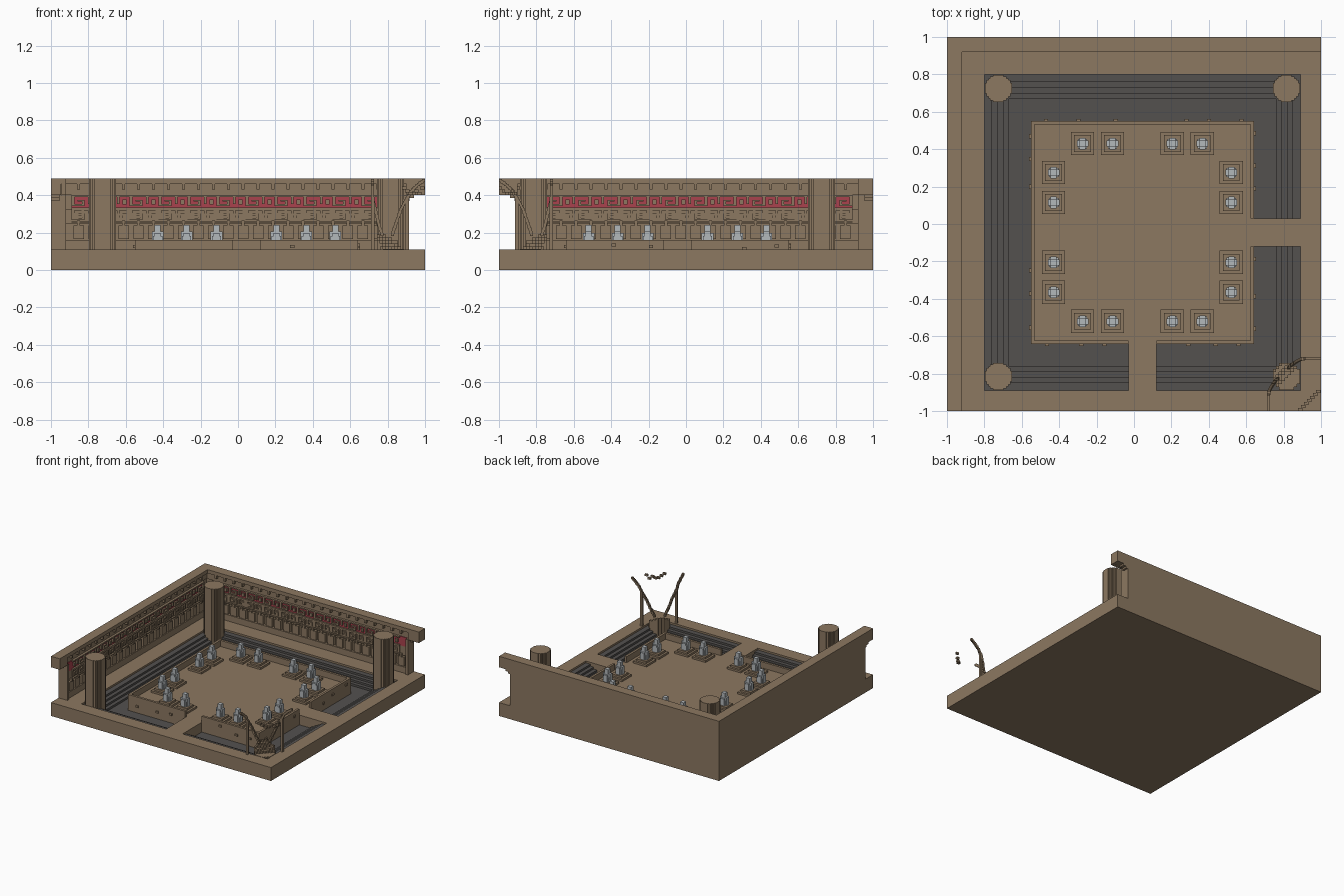
import bpy, bmesh, math, random
from mathutils import Matrix, Vector

if "Cube" in bpy.data.objects:
    bpy.data.objects.remove(bpy.data.objects["Cube"])

random.seed(4)
V = 0.016                      # voxel size
CX, CY = 0.045, -0.045         # courtyard centre
G = 0.11                       # ground height
TOP = 0.49                     # wall height


def material(name, rgb):
    m = bpy.data.materials.new(name)
    m.diffuse_color = (*rgb, 1)
    m.use_nodes = True
    m.node_tree.nodes["Principled BSDF"].inputs["Base Color"].default_value = m.diffuse_color
    return m


BROWN = material("sandstone brown", (0.262, 0.188, 0.119))
GREY = material("dark trench grey", (0.088, 0.083, 0.078))
RED = material("frieze red", (0.40, 0.055, 0.075))
CRYSTAL = material("pale crystal grey", (0.45, 0.48, 0.50))

# The scene is symmetric about the diagonal: (x, y) -> (-y, -x)
SWAP = Matrix(((0, -1, 0, 0), (-1, 0, 0, 0), (0, 0, 1, 0), (0, 0, 0, 1)))


def build(name, boxes, mat, both=False):
    """One object from (x0, x1, y0, y1, z0, z1) boxes, optionally with its diagonal twin."""
    for suffix in (["_back", "_left"] if both else [""]):
        bm = bmesh.new()
        for x0, x1, y0, y1, z0, z1 in boxes:
            mtx = (Matrix.Translation(((x0 + x1) / 2, (y0 + y1) / 2, (z0 + z1) / 2))
                   @ Matrix.Diagonal((x1 - x0, y1 - y0, z1 - z0, 1)))
            bmesh.ops.create_cube(bm, size=1, matrix=mtx)
        if suffix == "_left":
            bm.transform(SWAP)
            bmesh.ops.reverse_faces(bm, faces=bm.faces)
        me = bpy.data.meshes.new(name + suffix)
        bm.to_mesh(me)
        bm.free()
        me.materials.append(mat)
        bpy.context.collection.objects.link(bpy.data.objects.new(name + suffix, me))


def frame(ho, hi, z0, z1):
    """Square ring around the courtyard centre, outer and inner half sizes."""
    return [(CX - ho, CX + ho, CY + hi, CY + ho, z0, z1),
            (CX - ho, CX + ho, CY - ho, CY - hi, z0, z1),
            (CX - ho, CX - hi, CY - hi, CY + hi, z0, z1),
            (CX + hi, CX + ho, CY - hi, CY + hi, z0, z1)]


def cube(cx, cy, hx, hy, z0, z1):
    return (cx - hx, cx + hx, cy - hy, cy + hy, z0, z1)


# Base slab and ground around the trench
H = 0.845
x0, x1, y0, y1 = CX - H, CX + H, CY - H, CY + H
build("base_slab", [(-1, 1, -1, 1, 0, 0.024)], BROWN)
build("ground_rim", [(-1, 1, y1, 1, 0.024, G), (-1, 1, -1, y0, 0.024, G),
                     (-1, x0, y0, y1, 0.024, G), (x1, 1, y0, y1, 0.024, G)], BROWN)

# Stepped trench
build("trench_floor", [cube(CX, CY, H, H, 0.024, 0.03)], GREY)
steps = []
for i, z in enumerate((0.095, 0.079, 0.063, 0.047)):
    a = H - 0.03 * i - (0.012 if i else 0)
    b = H - 0.03 * (i + 1) - 0.012
    steps += frame(a, b, 0.03, z)
build("trench_steps", steps, GREY)

# Central court with low parapet, open where the two bridges arrive
P, PI, BW = 0.597, 0.578, 0.075
build("court_floor", [cube(CX, CY, P, P, 0.03, G)], BROWN)
build("bridges", [(CX - BW, CX + BW, y0, CY - P, 0.03, G),
                  (CX + P, x1, CY - BW, CY + BW, 0.03, G)], BROWN)
par = [(CX - P, CX + P, CY + PI, CY + P, G, 0.16),
       (CX - P, CX - PI, CY - P, CY + PI, G, 0.16)]
for s in (-1, 1):
    lo, hi = sorted((s * BW, s * P))
    par += [(CX + lo, CX + hi, CY - P, CY - PI, G, 0.16),
            (CX + PI, CX + P, CY + lo, CY + hi, G, 0.16)]
build("parapet", par, BROWN)

# Small protruding stones on the outer parapet faces
studs = []
for side in (-1, 1):
    for k in (-0.5, -0.33, -0.18, 0.2, 0.36, 0.5):
        t = k + random.uniform(-0.04, 0.04)
        z = random.uniform(0.07, 0.13)
        studs.append((CX + t, CX + t + V * 1.4, *sorted((CY + side * P, CY + side * (P + 0.009))), z, z + V))
        studs.append((*sorted((CX + side * P, CX + side * (P + 0.009))), CY + t, CY + t + V * 1.4, z, z + V))
build("parapet_stones", studs, BROWN)

# Pedestals with crystals, four on each side of the court
ped, cry = [], []
for o in (-0.32, -0.16, 0.16, 0.32):
    for s in (-0.475, 0.475):
        for px, py in ((CX + o, CY + s), (CX + s, CY + o)):
            ped += [cube(px, py, 0.062, 0.062, G, 0.126), cube(px, py, 0.045, 0.045, 0.126, 0.142)]
            cry += [cube(px, py, 0.016, 0.016, 0.142, 0.24),
                    cube(px, py, 0.031, 0.016, 0.142, 0.205),
                    cube(px, py, 0.016, 0.031, 0.142, 0.198),
                    cube(px, py, 0.025, 0.025, 0.142, 0.182)]
build("crystal_pedestals", ped, BROWN)
build("crystals", cry, CRYSTAL)

# Three full pillars with a stepped octagonal section
pil = []
for sx, sy in ((-1, 1), (1, 1), (-1, -1)):
    for hx, hy in ((0.072, 0.028), (0.064, 0.044), (0.053, 0.053), (0.044, 0.064), (0.028, 0.072)):
        pil.append(cube(CX + sx * 0.77, CY + sy * 0.77, hx, hy, 0.03, TOP))
build("pillars", pil, BROWN)

# Broken fourth pillar, hollowed out towards the outer corner
stump = []
sx, sy = CX + 0.77, CY - 0.77
for i in range(-4, 5):
    for j in range(-4, 5):
        if abs(i) + abs(j) <= 6:
            px, py = sx + i * V, sy + j * V
            d = math.hypot(px - 1, py + 1)
            h = G + max(0.0, min(1.0, (d - 0.25) / 0.09)) * 0.09
            stump.append(cube(px, py, V / 2, V / 2, 0.03, G + round((h - G) / V) * V + 0.001))
build("broken_pillar", stump, BROWN)


def strand(points):
    """Row of voxels along a path."""
    out = []
    for a, b in zip(points, points[1:]):
        a, b = Vector(a), Vector(b)
        n = max(1, math.ceil((b - a).length / 0.013))
        for k in range(n + 1):
            p = a.lerp(b, k / n)
            out.append(cube(p.x, p.y, 0.008, 0.008, p.z - 0.008, p.z + 0.008))
    return out


# Thin remains of the missing walls at the open corner
ribs = [cube(0.905, -0.72, 0.009, 0.009, G, 0.39)]
ribs += strand([(0.905, -0.72, 0.38), (0.925, -0.72, 0.42), (0.955, -0.72, 0.45), (0.992, -0.72, 0.478)])
ribs += strand([(0.9, -0.72, 0.38), (0.87, -0.735, 0.32), (0.845, -0.75, 0.25), (0.825, -0.77, 0.19)])
build("wall_remains", ribs, BROWN, both=True)
build("floating_rubble", [cube(0.89 + k * V, -0.992 + k * V, 0.012, 0.008, z, z + V)
                          for k, z in enumerate((0.43, 0.415, 0.4, 0.4, 0.415, 0.4, 0.43))], BROWN)

# Back and left walls: core, plinth and overhanging cap with stepped open end
F = 0.92                        # inner face of the wall
build("wall", [(-1, 0.9, 0.955, 1, G, 0.40), (-1, 1, 0.945, 1, 0.40, 0.46),
               (-1, 1, F, 1, 0.46, TOP), (0.9, 0.94, 0.955, 1, 0.385, 0.40),
               (0.9, 0.916, 0.955, 1, 0.37, 0.385), (-F, 0.9, F + 0.012, 0.955, G, 0.16),
               (0.88, 0.9, F, 0.955, G, 0.40), (0.9, 1, F, 0.945, 0.40, 0.46),
               (-F, 0.9, 0.94, 0.955, 0.25, 0.325)], BROWN, both=True)
build("red_frieze", [(-F + 0.03, 0.88, 0.94, 0.955, 0.325, 0.40)], RED, both=True)

# Niche blocks, pendants and dentils
blocks = []
for k in range(22):
    u = -0.88 + k * 0.08
    blocks += [(u, u + 0.056, F + 0.012, 0.955, 0.165, 0.238),
               (u + 0.02, u + 0.036, F + 0.004, 0.945, 0.238, 0.265),
               (u + 0.02, u + 0.036, F + 0.004, 0.945, 0.43, 0.46)]
build("wall_blocks", blocks, BROWN, both=True)

# Two bands of key pattern (u0, u1, w0, w1 within one repeat)
KEY = [(0, 0.155, 0.064, 0.074), (0, 0.016, 0.014, 0.064), (0.016, 0.07, 0.014, 0.025),
       (0.056, 0.07, 0.025, 0.048), (0.032, 0.056, 0.038, 0.048),
       (0.088, 0.102, 0.026, 0.064), (0.118, 0.139, 0.022, 0.05), (0, 0.155, 0, 0.006)]
keys = []
for z in (0.254, 0.327):
    for k in range(11):
        u = -0.89 + k * 0.155
        for a, b, c, d in KEY:
            keys.append((u + a, u + b, F + 0.006, 0.945, z + c, z + d))
            if z < 0.3:         # denser carving in the lower band
                keys.append((u + 0.155 - b, u + 0.155 - a, F + 0.012, 0.945, z + c, z + d))
build("key_pattern", [(a, min(b, 0.88), *r) for a, b, *r in keys if a < 0.87], BROWN, both=True)
